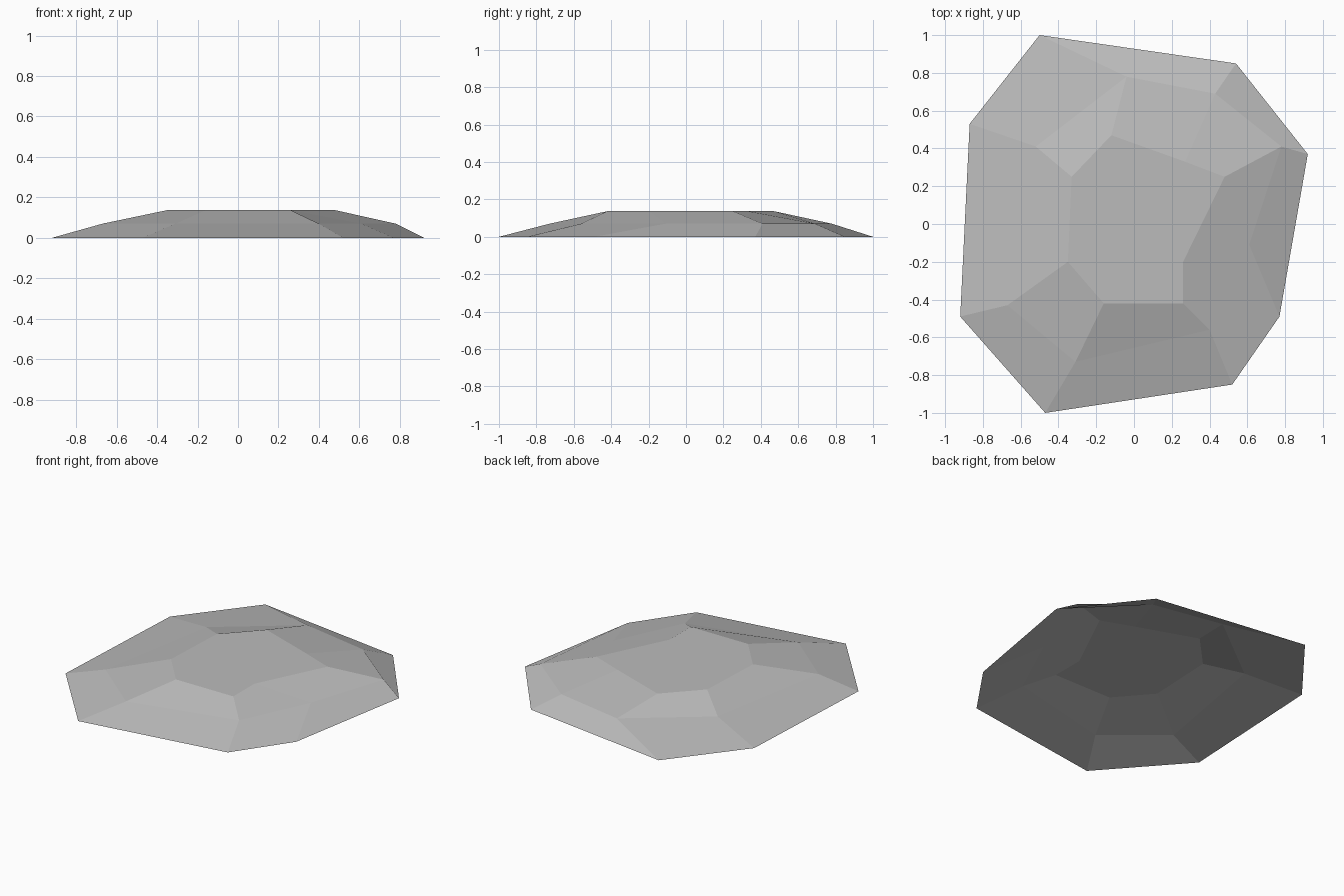
import bpy
import bmesh

cube = bpy.data.objects.get("Cube")
if cube:
    bpy.data.objects.remove(cube)

# Flat stone colour
stone_grey = bpy.data.materials.new("stone_grey")
stone_grey.use_nodes = True
colour = (0.5, 0.5, 0.5, 1)
stone_grey.diffuse_color = colour
shader = next(n for n in stone_grey.node_tree.nodes if n.type == "BSDF_PRINCIPLED")
shader.inputs["Base Color"].default_value = colour
shader.inputs["Roughness"].default_value = 0.9

# Outlines of the stone, from the ground edge to the flat top
ground_edge = [(-0.50, 1.0), (0.54, 0.85), (0.92, 0.37), (0.77, -0.49),
               (0.52, -0.85), (-0.47, -1.0), (-0.92, -0.49), (-0.87, 0.53)]
shoulder = [(-0.04, 0.78), (0.43, 0.69), (0.78, 0.41), (0.61, -0.11),
            (0.40, -0.56), (-0.31, -0.73), (-0.67, -0.43), (-0.52, 0.41)]
top_edge = [(-0.12, 0.47), (0.27, 0.33), (0.48, 0.25), (0.26, -0.20),
            (0.26, -0.42), (-0.16, -0.42), (-0.35, -0.20), (-0.33, 0.25)]


def add_ring(bm, outline, height):
    return [bm.verts.new((x, y, height)) for x, y in outline]


def bridge(bm, lower, upper):
    for i in range(len(lower)):
        j = (i + 1) % len(lower)
        bm.faces.new((lower[j], lower[i], upper[i], upper[j]))


# Faceted shell, open underneath
bm = bmesh.new()
rings = [add_ring(bm, outline, height) for outline, height in
         ((ground_edge, 0), (shoulder, 0.07), (top_edge, 0.137))]
bridge(bm, rings[0], rings[1])
bridge(bm, rings[1], rings[2])
bm.faces.new(reversed(rings[2]))
bm.normal_update()

mesh = bpy.data.meshes.new("flat_stone")
bm.to_mesh(mesh)
bm.free()
mesh.materials.append(stone_grey)
stone = bpy.data.objects.new("flat_stone", mesh)
bpy.context.collection.objects.link(stone)
